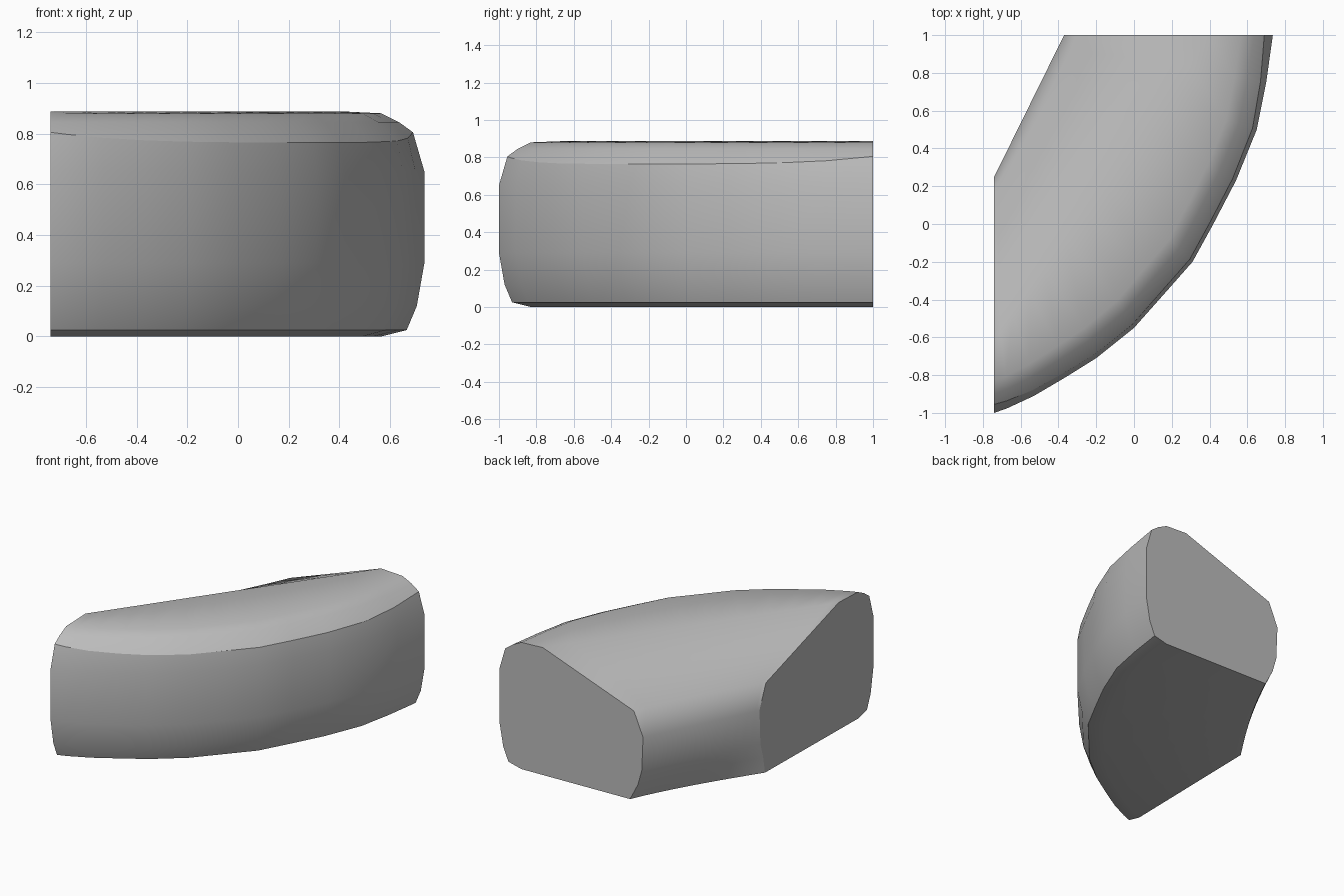
import bpy, bmesh, math
from mathutils import Vector

cube = bpy.data.objects.get("Cube")
if cube:
    bpy.data.objects.remove(cube, do_unlink=True)

# Stone material
stone = bpy.data.materials.new("stone grey")
stone.use_nodes = True
grey = (0.5, 0.5, 0.5, 1)
stone.diffuse_color = grey
stone.node_tree.nodes["Principled BSDF"].inputs["Base Color"].default_value = grey

# Plan of the curved outer wall, and the straight inner wall and top ridge
outer = [Vector(p) for p in (
    (-.74, -1), (-.67, -.975), (-.53, -.91), (-.36, -.81), (-.2, -.71), (0, -.55),
    (.16, -.37), (.31, -.2), (.42, 0), (.54, .23), (.65, .5), (.7, .75), (.735, 1))]
inner = Vector((-.74, .25)), Vector((-.37, 1))
ridge = Vector((-.74, -.62)), Vector((.4, 1))

lengths = [0]
for a, b in zip(outer, outer[1:]):
    lengths.append(lengths[-1] + (b - a).length)


def section(p, t):
    """Closed cross-section at fraction t along the outer wall."""
    q, r = inner[0].lerp(inner[1], t), ridge[0].lerp(ridge[1], t)
    d = (q - p).normalized()
    end = abs(2 * t - 1) ** 4
    out_side = [(.17, 0), (.07, .025), (.03, .12), (0, .29), (0, .65),
                (.02 + .025 * end, .765 + .04 * end), (.1, .845), (.17, .88)]
    in_side = [(.07, .635), (0, .47), (.01, .235), (.04, .13), (.06 + .04 * t, .015)]
    ring = [(p + d * s, z) for s, z in out_side]
    ring.append((r, .888))
    ring += [(q - d * s, z) for s, z in in_side]
    return [Vector((xy.x, xy.y, z)) for xy, z in ring]


# Loft the sections into one block, capped with flat cut ends
bm = bmesh.new()
rings = [[bm.verts.new(v) for v in section(p, s / lengths[-1])]
         for p, s in zip(outer, lengths)]
n = len(rings[0])
for a, b in zip(rings, rings[1:]):
    for i in range(n):
        j = (i + 1) % n
        bm.faces.new((a[i], b[i], b[j], a[j]))
caps = [bm.faces.new(rings[0]), bm.faces.new(rings[-1])]
bmesh.ops.recalc_face_normals(bm, faces=bm.faces)
for f in bm.faces:
    f.smooth = True

# Crisp edges: cut ends, top crease of the outer wall, rim of the base
for cap in caps:
    for e in cap.edges:
        e.smooth = False
for a, b in zip(rings, rings[1:]):
    for i in (1, 5, n - 1):
        bm.edges.get((a[i], b[i])).smooth = False

mesh = bpy.data.meshes.new("stone_block")
bm.to_mesh(mesh)
bm.free()
mesh.materials.append(stone)
block = bpy.data.objects.new("stone_block", mesh)
bpy.context.collection.objects.link(block)
